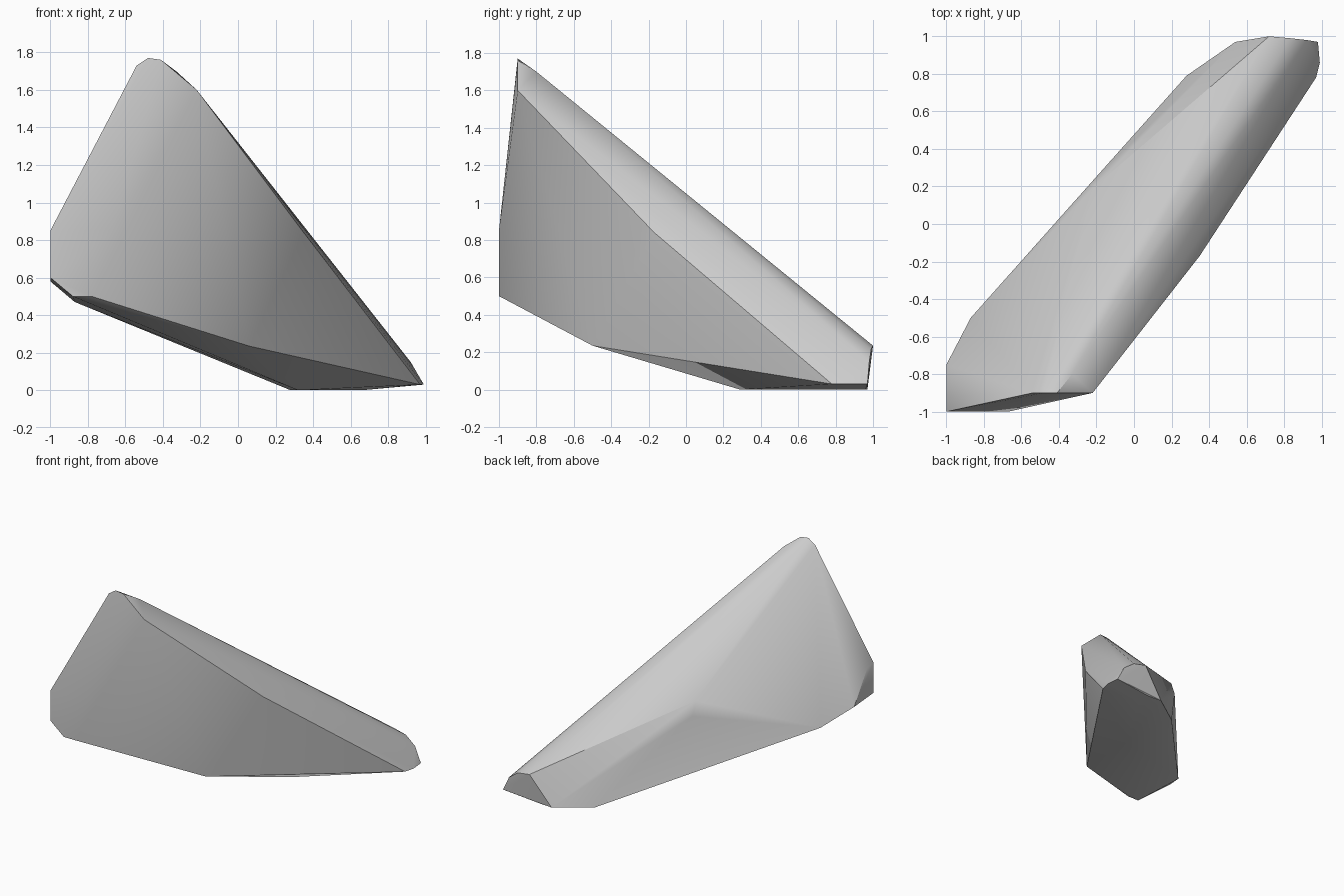
import bpy, bmesh, math

if "Cube" in bpy.data.objects:
    bpy.data.objects.remove(bpy.data.objects["Cube"])

# Outline points of the boulder, grouped by region
front_face = [(-1, -1, .85), (-1, -1, .60), (-.88, -1, .50), (-.78, -1, .50), (-.67, -1, .85)]
front_crest = [(-.54, -.9, 1.73), (-.48, -.9, 1.77), (-.41, -.9, 1.76), (-.33, -.8, 1.70), (-.22, -.9, 1.60)]
left_side = [(-1, -.92, .83), (-1, -.75, .58), (-.87, -.5, .47), (-.22, .23, .67), (-.22, .19, .78)]
right_side = [(.06, -.5, .235), (.35, -.17, .84), (.97, .78, .03), (.99, .86, .03)]
rear_arc = [(.72, 1, .235), (.83, .99, .215), (.92, .98, .15), (.98, .97, .03)]
base = [(.32, .29, 0), (.28, .79, 0), (.54, .97, 0), (.66, .96, 0), (.66, .85, 0)]

# Wrap the points in a convex stone shell
bm = bmesh.new()
for p in front_face + front_crest + left_side + right_side + rear_arc + base:
    bm.verts.new(p)
hull = bmesh.ops.convex_hull(bm, input=bm.verts)
loose = [v for v in bm.verts if not v.link_faces]
bmesh.ops.delete(bm, geom=loose, context='VERTS')
bmesh.ops.dissolve_limit(bm, angle_limit=math.radians(1), verts=bm.verts, edges=bm.edges)
bmesh.ops.recalc_face_normals(bm, faces=bm.faces)

mesh = bpy.data.meshes.new("boulder")
bm.to_mesh(mesh)
bm.free()
boulder = bpy.data.objects.new("boulder", mesh)
bpy.context.collection.objects.link(boulder)

# Plain stone grey
grey = bpy.data.materials.new("stone grey")
grey.diffuse_color = (.6, .6, .6, 1)
grey.use_nodes = True
grey.node_tree.nodes["Principled BSDF"].inputs["Base Color"].default_value = grey.diffuse_color
mesh.materials.append(grey)

# Rounded crest, crisp facets
bpy.context.view_layer.objects.active = boulder
boulder.select_set(True)
bpy.ops.object.shade_smooth_by_angle(angle=math.radians(30))
